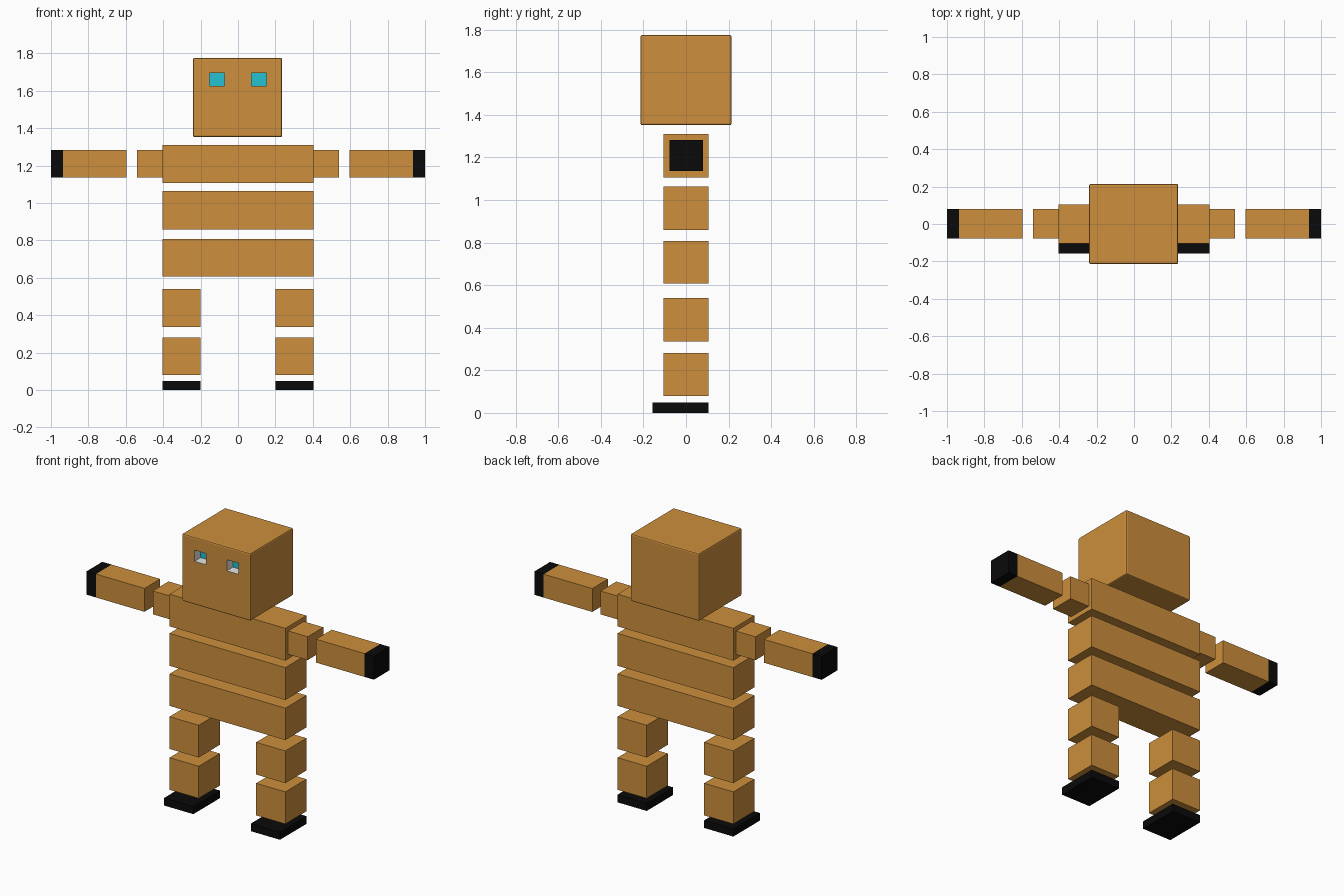
import bpy
import bmesh
from mathutils import Vector

cube = bpy.data.objects.get("Cube")
if cube:
    bpy.data.objects.remove(cube, do_unlink=True)


def material(name, rgb):
    mat = bpy.data.materials.new(name)
    mat.use_nodes = True
    mat.diffuse_color = (*rgb, 1)
    mat.node_tree.nodes["Principled BSDF"].inputs["Base Color"].default_value = (*rgb, 1)
    return mat


TAN = material("cardboard tan", (0.61, 0.275, 0.045))
BLACK = material("black", (0.003, 0.003, 0.003))
CYAN = material("eye cyan", (0.018, 0.54, 0.64))
GREY = material("socket grey", (0.8, 0.8, 0.8))


def box_mesh(x, y, z):
    """Box between the (low, high) limits on each axis."""
    bm = bmesh.new()
    bmesh.ops.create_cube(bm, size=1)
    for v in bm.verts:
        v.co = Vector([lim[0] if c < 0 else lim[1] for c, lim in zip(v.co, (x, y, z))])
    return bm


def finish(name, bm, *mats):
    bmesh.ops.recalc_face_normals(bm, faces=bm.faces)
    mesh = bpy.data.meshes.new(name)
    bm.to_mesh(mesh)
    bm.free()
    for mat in mats:
        mesh.materials.append(mat)
    obj = bpy.data.objects.new(name, mesh)
    bpy.context.collection.objects.link(obj)
    return obj


def pair(name, x, y, z, mat):
    """Matching boxes on the left (+x) and right (-x)."""
    finish("left_" + name, box_mesh(x, y, z), mat)
    finish("right_" + name, box_mesh((-x[1], -x[0]), y, z), mat)


# Torso: three stacked slabs
BODY_Y = (-0.105, 0.105)
HALF = 0.403
for name, z in (("chest", (1.107, 1.31)), ("waist", (0.859, 1.063)), ("hips", (0.607, 0.808))):
    finish(name, box_mesh((-HALF, HALF), BODY_Y, z), TAN)

# Legs and feet
LEG_X = (0.2, HALF)
pair("upper_leg", LEG_X, BODY_Y, (0.336, 0.539), TAN)
pair("lower_leg", LEG_X, BODY_Y, (0.079, 0.281), TAN)
pair("foot", LEG_X, (-0.158, 0.105), (0, 0.048), BLACK)

# Arms and hands
ARM_Y, ARM_Z = (-0.077, 0.079), (1.136, 1.283)
pair("upper_arm", (HALF, 0.539), ARM_Y, ARM_Z, TAN)
pair("forearm", (0.597, 0.935), ARM_Y, ARM_Z, TAN)
pair("hand", (0.935, 1.0), ARM_Y, ARM_Z, BLACK)

# Head: softened box
HEAD_FRONT = -0.214
head = box_mesh((-0.24, 0.236), (HEAD_FRONT, 0.214), (1.352, 1.776))
bmesh.ops.bevel(head, geom=head.edges[:], offset=0.008, segments=2, profile=0.5, affect='EDGES')

# Eye sockets: cut outlines into the front face, then push them inward
EYE_X, EYE_Z, EYE_DEPTH = (0.072, 0.152), (1.625, 1.695), 0.06


def on_front(f):
    return all(abs(v.co.y - HEAD_FRONT) < 1e-4 for v in f.verts)


cuts = [((s * x, 0, 0), (1, 0, 0)) for s in (-1, 1) for x in EYE_X]
cuts += [((0, 0, z), (0, 0, 1)) for z in EYE_Z]
for co, no in cuts:
    faces = [f for f in head.faces if on_front(f)]
    geom = faces + list({e for f in faces for e in f.edges}) + list({v for f in faces for v in f.verts})
    bmesh.ops.bisect_plane(head, geom=geom, plane_co=co, plane_no=no)

eyes = []
for f in head.faces:
    c = f.calc_center_median()
    if on_front(f) and EYE_X[0] < abs(c.x) < EYE_X[1] and EYE_Z[0] < c.z < EYE_Z[1]:
        eyes.append(f)
for f in bmesh.ops.extrude_discrete_faces(head, faces=eyes)["faces"]:
    bmesh.ops.translate(head, verts=f.verts[:], vec=(0, EYE_DEPTH, 0))
    for e in f.edges:
        for wall in e.link_faces:
            wall.material_index = 2
    f.material_index = 1
finish("head", head, TAN, CYAN, GREY)
